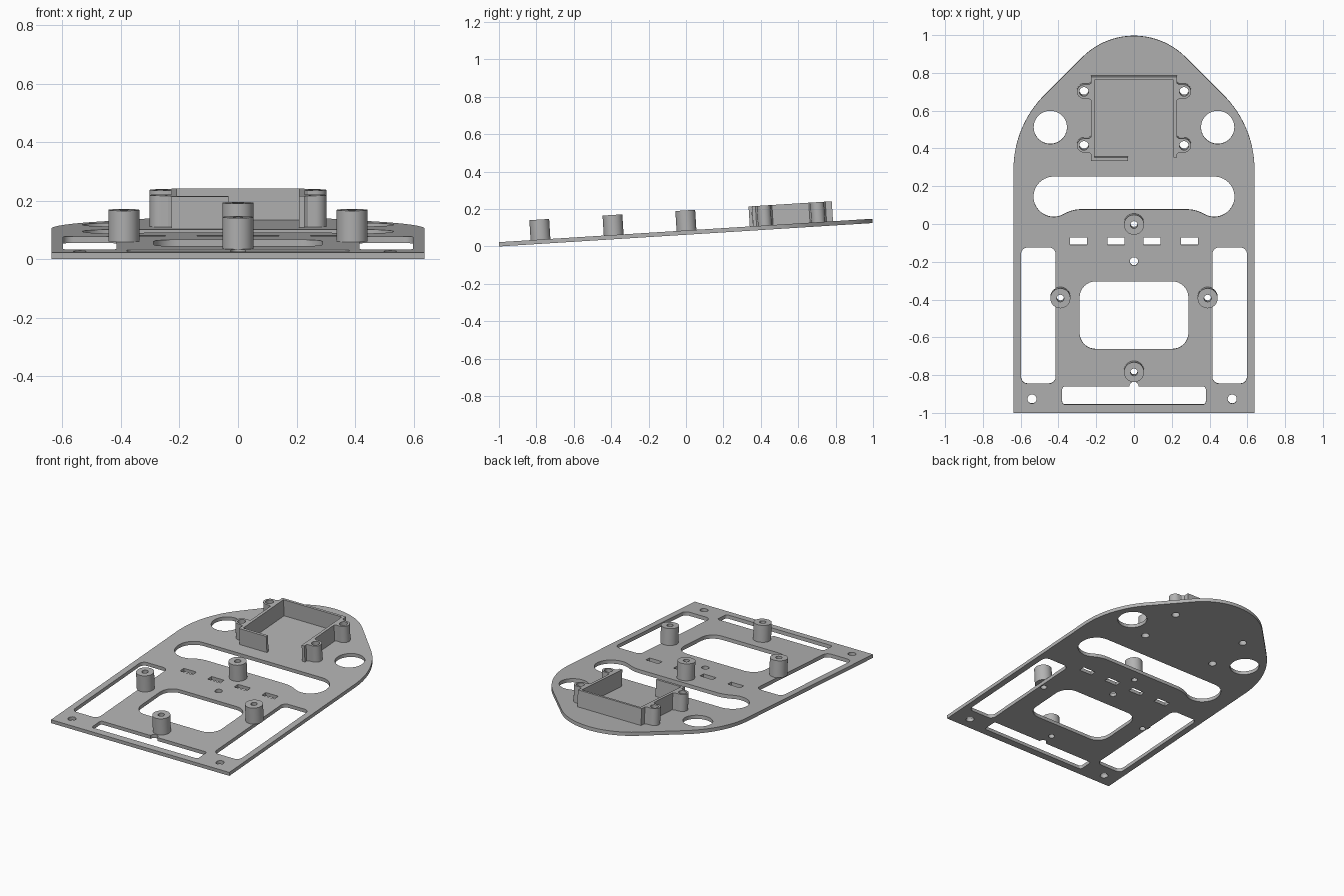
import bpy, bmesh
from math import sin, cos, radians, asin
from mathutils import Matrix

if "Cube" in bpy.data.objects:
    bpy.data.objects.remove(bpy.data.objects["Cube"], do_unlink=True)

THICK = 0.023      # plate thickness
RISE = 0.107       # height of posts and walls above the plate
TILT = Matrix.Translation((0, -0.999, 0)) @ Matrix.Rotation(asin(0.0625), 4, "X") @ Matrix.Translation((0, 1, 0))

grey = bpy.data.materials.new("plain grey")
grey.use_nodes = True
colour = (0.45, 0.45, 0.45, 1)
grey.diffuse_color = colour
grey.node_tree.nodes["Principled BSDF"].inputs["Base Color"].default_value = colour


def arc(cx, cy, r, start, end, steps=12):
    angles = [radians(start + (end - start) * i / steps) for i in range(steps + 1)]
    return [(cx + r * cos(a), cy + r * sin(a)) for a in angles]


def circle(cx, cy, r, steps=32):
    return arc(cx, cy, r, 0, 360, steps)[:-1]


def rounded(x0, x1, y0, y1, r):
    return (arc(x1 - r, y1 - r, r, 0, 90, 8) + arc(x0 + r, y1 - r, r, 90, 180, 8)
            + arc(x0 + r, y0 + r, r, 180, 270, 8) + arc(x1 - r, y0 + r, r, 270, 360, 8))


def rect(x0, x1, y0, y1):
    return [(x0, y0), (x1, y0), (x1, y1), (x0, y1)]


def mirrored(half):
    """Close a left-to-centre path with its mirror image."""
    return half + [(-x, y) for x, y in reversed(half) if abs(x) > 1e-5]


def extrude(name, loops, z0, z1):
    """Fill the first loop, with the others as holes, and extrude it."""
    curve = bpy.data.curves.new(name, "CURVE")
    curve.dimensions = "2D"
    curve.fill_mode = "BOTH"
    curve.extrude = (z1 - z0) / 2
    for loop in loops:
        spline = curve.splines.new("POLY")
        spline.points.add(len(loop) - 1)
        for point, (x, y) in zip(spline.points, loop):
            point.co = (x, y, 0, 1)
        spline.use_cyclic_u = True
    temp = bpy.data.objects.new(name + " profile", curve)
    bpy.context.collection.objects.link(temp)
    bpy.context.view_layer.update()
    mesh = bpy.data.meshes.new_from_object(temp.evaluated_get(bpy.context.evaluated_depsgraph_get()))
    bpy.data.objects.remove(temp, do_unlink=True)
    bm = bmesh.new()
    bm.from_mesh(mesh)
    bmesh.ops.remove_doubles(bm, verts=bm.verts, dist=1e-5)
    bmesh.ops.recalc_face_normals(bm, faces=bm.faces)
    bmesh.ops.translate(bm, verts=bm.verts, vec=(0, 0, (z0 + z1) / 2))
    bm.to_mesh(mesh)
    bm.free()
    mesh.materials.clear()
    mesh.materials.append(grey)
    obj = bpy.data.objects.new(name, mesh)
    bpy.context.collection.objects.link(obj)
    obj.matrix_world = TILT
    bpy.ops.object.select_all(action="DESELECT")
    obj.select_set(True)
    bpy.context.view_layer.objects.active = obj
    bpy.ops.object.shade_smooth_by_angle(angle=radians(30))
    return obj


# Shared positions
posts = {"back": (0, 0.005), "right": (-0.39, -0.385), "left": (0.39, -0.385), "front": (0, -0.777)}
ears = [(side, y) for side in (-1, 1) for y in (0.425, 0.711)]

# Plate outline: straight sides, shoulder arcs and a rounded nose
outline = mirrored([(-0.638, -1)] + arc(-0.078, 0.29, 0.56, 180, 135, 16) + arc(0, 0.614, 0.386, 135, 90, 16))
# Wide slot with bulbous ends that flow into a raised middle
wide_slot = mirrored(arc(-0.275, -0.114, 0.194, 90, 120, 8)
                     + arc(-0.425, 0.147, 0.107, 300, 90, 24)[1:])
# Front slot with a half-round notch
front_slot = rounded(-0.38, 0.38, -0.955, -0.86, 0.015)
front_slot[9:9] = []
half = len(front_slot) // 4
front_slot[half:half] = arc(0, -0.86, 0.025, 0, 180)

holes = [wide_slot, front_slot, rounded(-0.288, 0.288, -0.661, -0.302, 0.085),
         circle(0, -0.196, 0.022), circle(-0.54, -0.926, 0.024), circle(0.52, -0.926, 0.024)]
for side in (-1, 1):
    holes.append(circle(side * 0.443, 0.515, 0.088, 48))
    x0, x1 = sorted((side * 0.598, side * 0.415))
    holes.append(rounded(x0, x1, -0.844, -0.122, 0.035))
    for x in (0.095, 0.293):
        holes.append(rect(side * x - 0.045, side * x + 0.045, -0.108, -0.069))
holes += [circle(x, y, 0.019) for x, y in posts.values()]
holes += [circle(side * 0.265, y, 0.024) for side, y in ears]
extrude("base_plate", [outline] + holes, 0, THICK)

# Standoff posts with bores
for name, (x, y) in posts.items():
    extrude(name + "_standoff", [circle(x, y, 0.053, 48), circle(x, y, 0.019)], THICK, THICK + RISE)

# Open tray: back and side walls with a half-width front wall
tray = [(-0.228, 0.344), (-0.032, 0.344), (-0.032, 0.361), (-0.209, 0.361), (-0.209, 0.774),
        (0.209, 0.774), (0.209, 0.362), (0.228, 0.362), (0.228, 0.79), (-0.228, 0.79)]
extrude("tray_walls", [tray], THICK, THICK + RISE)

# Screw ears on the tray sides
for i, (side, y) in enumerate(ears):
    ear = [(0.227, y - 0.045), (0.24, y - 0.037)] + arc(0.265, y, 0.037, -90, 90, 16) + [(0.24, y + 0.037), (0.227, y + 0.045)]
    ear = [(side * x, yy) for x, yy in ear]
    extrude("screw_ear_%d" % (i + 1), [ear, circle(side * 0.265, y, 0.024)], THICK, THICK + RISE)
